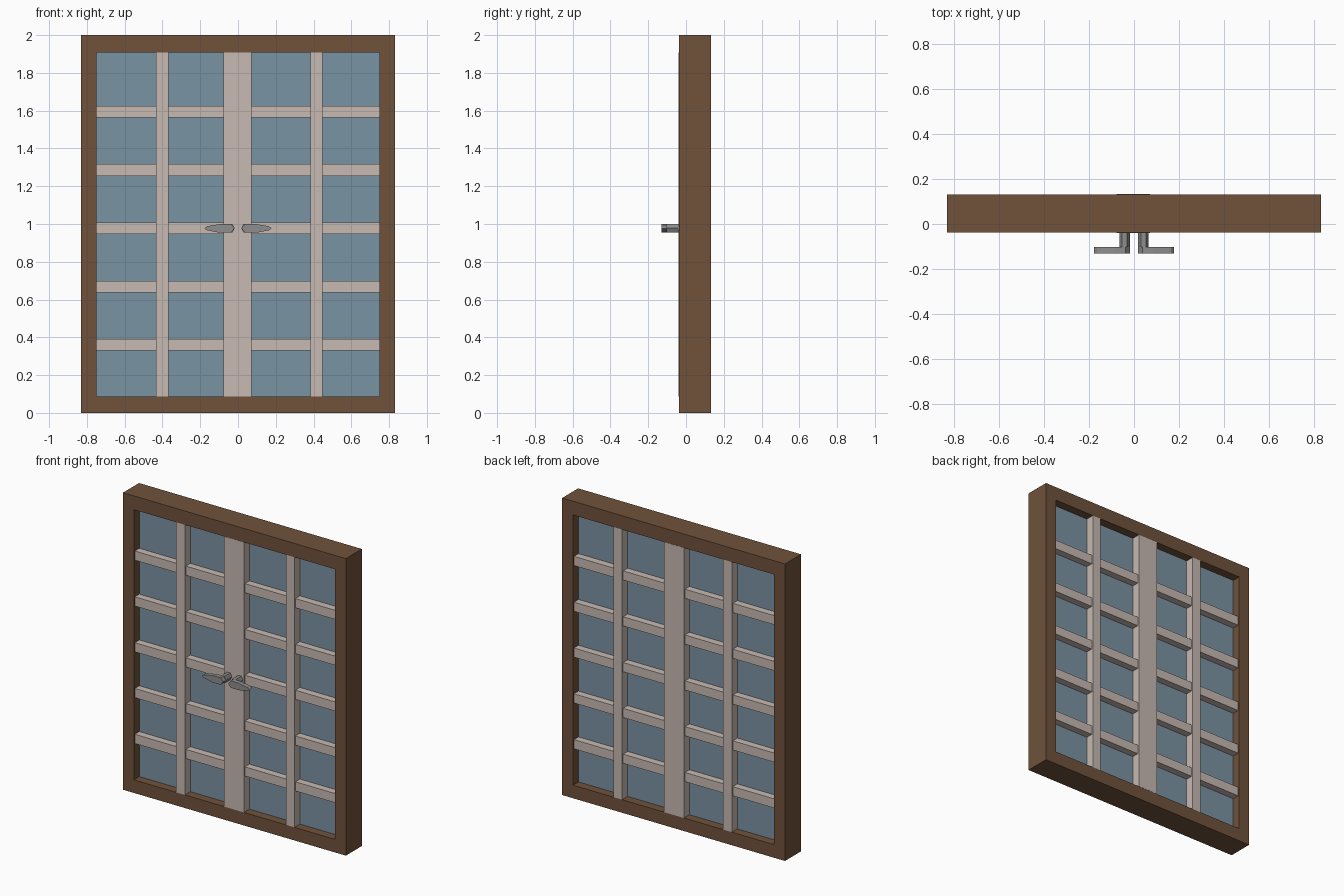
import bpy, bmesh

if "Cube" in bpy.data.objects:
    bpy.data.objects.remove(bpy.data.objects["Cube"])

def material(name, rgb):
    m = bpy.data.materials.new(name)
    m.diffuse_color = (*rgb, 1)
    m.use_nodes = True
    m.node_tree.nodes["Principled BSDF"].inputs["Base Color"].default_value = m.diffuse_color
    return m

WOOD = material("brown wood", (0.162, 0.084, 0.044))
BAR = material("pale beige", (0.578, 0.491, 0.445))
GLASS = material("blue grey glass", (0.195, 0.292, 0.366))
METAL = material("grey metal", (0.27, 0.27, 0.27))

def finish(bm, name, mat):
    bmesh.ops.recalc_face_normals(bm, faces=bm.faces)
    me = bpy.data.meshes.new(name)
    bm.to_mesh(me)
    bm.free()
    me.materials.append(mat)
    ob = bpy.data.objects.new(name, me)
    bpy.context.collection.objects.link(ob)
    return ob

def add_prism(bm, pts, y0, y1):
    """Extrude an x-z outline from y0 to y1."""
    face = bm.faces.new([bm.verts.new((x, y0, z)) for x, z in pts])
    ext = bmesh.ops.extrude_face_region(bm, geom=[face])
    verts = [v for v in ext["geom"] if isinstance(v, bmesh.types.BMVert)]
    bmesh.ops.translate(bm, verts=verts, vec=(0, y1 - y0, 0))

def box(name, x0, x1, y0, y1, z0, z1, mat):
    bm = bmesh.new()
    add_prism(bm, [(x0, z0), (x1, z0), (x1, z1), (x0, z1)], y0, y1)
    return finish(bm, name, mat)

Y0, Y1 = -0.038, 0.132           # frame depth
W, IW = 0.83, 0.749              # outer and inner half widths
ZB, ZT = 0.088, 1.907            # opening bottom and top

# Outer frame: one ring of quads, front, back and both rims
bm = bmesh.new()
outer = [(-W, 0), (W, 0), (W, 2), (-W, 2)]
inner = [(-IW, ZB), (IW, ZB), (IW, ZT), (-IW, ZT)]
loops = [[bm.verts.new((x, y, z)) for x, z in ring]
         for ring, y in ((outer, Y0), (inner, Y0), (inner, Y1), (outer, Y1))]
for k in range(4):
    a, b = loops[k], loops[(k + 1) % 4]
    for i in range(4):
        j = (i + 1) % 4
        bm.faces.new((a[i], a[j], b[j], b[i]))
finish(bm, "outer_frame", WOOD)

# Glass panel set in the middle of the depth
box("glass", -IW, IW, 0.02, 0.074, ZB, ZT, GLASS)

# Centre post and the upright bar of each leaf
box("centre_post", -0.077, 0.071, Y0 - 0.001, Y1 + 0.001, ZB, ZT, BAR)
box("left_upright", -0.434, -0.369, Y0, Y1, ZB, ZT, BAR)
box("right_upright", 0.383, 0.447, Y0, Y1, ZB, ZT, BAR)

# Horizontal bars between the uprights
spans = [(-IW, -0.434), (-0.369, -0.077), (0.071, 0.383), (0.447, IW)]
for row in range(5):
    z = 0.329 + 0.3085 * row
    for col, (x0, x1) in enumerate(spans):
        box(f"cross_bar_{row}_{col}", x0, x1, Y0 + 0.01, Y1 - 0.01, z, z + 0.062, BAR)

# Pair of lever handles, stem plus tapered grip
stem = [(0.018, 0.978), (0.030, 1.001), (0.053, 1.001),
        (0.065, 0.978), (0.053, 0.954), (0.030, 0.954)]
grip = [(0.018, 0.978), (0.038, 1.001), (0.085, 1.001), (0.165, 0.988),
        (0.177, 0.977), (0.165, 0.967), (0.100, 0.954), (0.038, 0.954)]
for side, name in ((-1, "left_handle"), (1, "right_handle")):
    bm = bmesh.new()
    add_prism(bm, [(side * x, z) for x, z in stem], -0.102, Y0)
    add_prism(bm, [(side * x, z) for x, z in grip], -0.131, -0.101)
    finish(bm, name, METAL)
